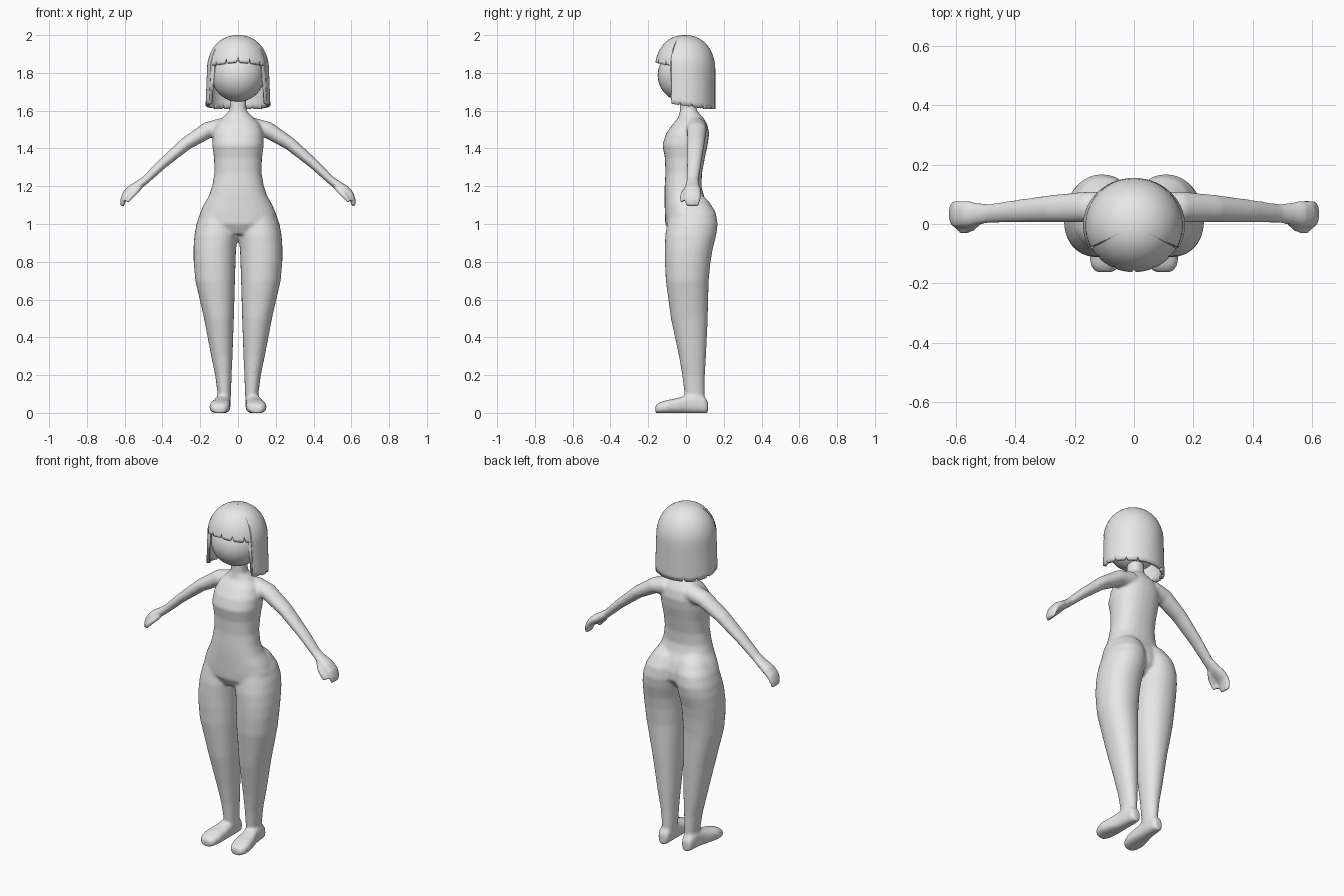
import bpy, bmesh, math
from mathutils import Vector

if "Cube" in bpy.data.objects:
    bpy.data.objects.remove(bpy.data.objects["Cube"])

grey = bpy.data.materials.new("plain_grey")
grey.diffuse_color = (0.8, 0.8, 0.8, 1)
grey.use_nodes = True
grey.node_tree.nodes["Principled BSDF"].inputs["Base Color"].default_value = grey.diffuse_color


def make_object(name, bm):
    me = bpy.data.meshes.new(name)
    bmesh.ops.recalc_face_normals(bm, faces=bm.faces)
    bm.to_mesh(me)
    bm.free()
    me.materials.append(grey)
    for p in me.polygons:
        p.use_smooth = True
    ob = bpy.data.objects.new(name, me)
    bpy.context.collection.objects.link(ob)
    return ob


def loft(bm, rings, side, normal=None, power=2.0, n=28):
    """Skin closed rings of (centre, half size across, half size along side)."""
    side = Vector(side)
    loops = []
    for i, (c, a, b) in enumerate(rings):
        t = normal
        if t is None:
            t = Vector(rings[min(i + 1, len(rings) - 1)][0]) - Vector(rings[max(i - 1, 0)][0])
        across = side.cross(Vector(t)).normalized()
        loop = []
        for k in range(n):
            ang = 2 * math.pi * k / n
            ca, sa = math.cos(ang), math.sin(ang)
            u = math.copysign(abs(ca) ** (2 / power), ca)
            v = math.copysign(abs(sa) ** (2 / power), sa)
            loop.append(bm.verts.new(Vector(c) + across * a * u + side * b * v))
        loops.append(loop)
    for l0, l1 in zip(loops, loops[1:]):
        for k in range(n):
            bm.faces.new((l0[k], l0[(k + 1) % n], l1[(k + 1) % n], l1[k]))
    bm.faces.new(loops[0])
    bm.faces.new(loops[-1])


body = bmesh.new()

# torso and neck: height, half width, front y, back y
torso = [(0.945, 0.11, -0.08, 0.09), (1.0, 0.20, -0.11, 0.135), (1.05, 0.203, -0.112, 0.135),
         (1.1, 0.183, -0.113, 0.12), (1.15, 0.154, -0.114, 0.095), (1.2, 0.137, -0.113, 0.082),
         (1.27, 0.125, -0.109, 0.085), (1.35, 0.127, -0.112, 0.10), (1.42, 0.137, -0.125, 0.115),
         (1.48, 0.134, -0.105, 0.123), (1.53, 0.115, -0.07, 0.112), (1.565, 0.08, -0.04, 0.09),
         (1.60, 0.045, -0.032, 0.058), (1.70, 0.042, -0.03, 0.05)]
loft(body, [((0, (f + b) / 2, z), w, (b - f) / 2) for z, w, f, b in torso],
     (0, 1, 0), (0, 0, 1), 2.3)

# legs: height, inner x, outer x, front y, back y
leg = [(0.03, 0.042, 0.11, -0.005, 0.10), (0.1, 0.037, 0.108, -0.008, 0.098),
       (0.2, 0.034, 0.121, -0.02, 0.10), (0.3, 0.029, 0.142, -0.037, 0.106),
       (0.5, 0.022, 0.18, -0.08, 0.115), (0.7, 0.016, 0.226, -0.107, 0.12),
       (0.8, 0.013, 0.235, -0.112, 0.13), (0.87, 0.010, 0.236, -0.112, 0.142),
       (0.94, 0.0, 0.231, -0.11, 0.16), (1.0, -0.005, 0.22, -0.10, 0.168),
       (1.06, -0.005, 0.2, -0.09, 0.158), (1.12, 0.0, 0.165, -0.07, 0.122),
       (1.17, 0.02, 0.12, -0.04, 0.07)]
# feet from heel to toe: y, centre x, half width, top z
foot = [(0.116, 0.077, 0.022, 0.06), (0.10, 0.077, 0.033, 0.085), (0.06, 0.078, 0.038, 0.105),
        (0.01, 0.082, 0.041, 0.095), (-0.05, 0.09, 0.050, 0.077), (-0.10, 0.096, 0.055, 0.068),
        (-0.14, 0.098, 0.048, 0.055), (-0.162, 0.098, 0.03, 0.04)]
# arm and hand: x, y, z, half thickness, half depth
arm = [(0.07, 0.055, 1.515, 0.05, 0.055), (0.16, 0.057, 1.497, 0.044, 0.052),
       (0.275, 0.052, 1.425, 0.035, 0.046), (0.4, 0.043, 1.319, 0.027, 0.038),
       (0.49, 0.035, 1.233, 0.022, 0.032), (0.53, 0.034, 1.203, 0.024, 0.038),
       (0.565, 0.034, 1.182, 0.025, 0.045), (0.595, 0.034, 1.155, 0.02, 0.046),
       (0.609, 0.034, 1.125, 0.015, 0.044), (0.613, 0.034, 1.095, 0.01, 0.034)]
thumb = [(0.52, 0.012, 1.195, 0.016), (0.545, -0.01, 1.168, 0.016),
         (0.567, -0.02, 1.145, 0.014), (0.588, -0.022, 1.115, 0.010)]
for s in (-1, 1):
    loft(body, [((s * (i + o) / 2, (f + b) / 2, z), (o - i) / 2, (b - f) / 2)
                for z, i, o, f, b in leg], (0, 1, 0), (0, 0, 1), 2.15)
    loft(body, [((s * x, y, top / 2 - 0.001), w, top / 2 + 0.001) for y, x, w, top in foot],
         (0, 0, 1), (0, 1, 0), 2.7)
    loft(body, [((s * x, y, z), a, b) for x, y, z, a, b in arm], (0, 1, 0))
    loft(body, [((s * x, y, z), r, r) for x, y, z, r in thumb], (0, 1, 0), n=16)

# fuse the body parts into one smooth skin
body_ob = make_object("body", body)
rm = body_ob.modifiers.new("fuse", 'REMESH')
rm.mode = 'VOXEL'
rm.voxel_size = 0.0075
rm.use_smooth_shade = True
sm = body_ob.modifiers.new("soften", 'SMOOTH')
sm.factor = 0.5
sm.iterations = 8

# head
bm = bmesh.new()
bmesh.ops.create_uvsphere(bm, u_segments=32, v_segments=20, radius=1)
for v in bm.verts:
    v.co = Vector((v.co.x * 0.14, v.co.y * 0.142 - 0.008, v.co.z * 0.14 + 1.787))
make_object("head", bm)

# bobbed hair: a dome over straight sides, with a notched hem and a short fringe
DOME_Z, DOME_H = 1.82, 0.18
NOTCHES = (0, 24, 48, 80, 104, 128, 152)


def hem(d):
    base = 1.858 - 0.0003 * d if d < 62 else 1.637 - 0.027 * min(1, (d - 62) / 70)
    depth = 0.03 if d < 62 else 0.018
    return base + depth * max(max(0, 1 - abs(d - n) / 2.5) for n in NOTCHES)


def hair_point(d, s):
    """Point at angle d from the front, at distance s down from the crown."""
    arc = DOME_H * math.pi / 2
    if s < arc:
        phi = s / DOME_H
        z, r = DOME_Z + DOME_H * math.cos(phi), math.sin(phi) ** 0.9
    else:
        z, r = DOME_Z - (s - arc), 1.0
    wide = 0.164 + 0.04 * max(0, DOME_Z - z)
    a = math.radians(d)
    return Vector((wide * r * math.sin(a), -0.005 - 0.16 * r * math.cos(a), z))


half = sorted(set(range(0, 181, 4)) | {n + k for n in NOTCHES for k in (-2, 2) if n + k > 0} | {61, 63})
half = [d for d in half if d != 62]
columns = half + [-d for d in reversed(half) if 0 < d < 180]
ROWS = 18
bm = bmesh.new()
grid = []
for d in columns:
    zb = hem(abs(d))
    if zb > DOME_Z:
        length = DOME_H * math.acos((zb - DOME_Z) / DOME_H)
    else:
        length = DOME_H * math.pi / 2 + DOME_Z - zb
    grid.append([bm.verts.new(hair_point(d, length * i / ROWS)) for i in range(ROWS + 1)])
for c0, c1 in zip(grid, grid[1:] + grid[:1]):
    for i in range(ROWS):
        bm.faces.new((c0[i], c0[i + 1], c1[i + 1], c1[i]))
bmesh.ops.remove_doubles(bm, verts=bm.verts, dist=0.0001)
hair = make_object("hair", bm)
sol = hair.modifiers.new("thickness", 'SOLIDIFY')
sol.thickness = 0.018
sol.offset = -1
bpy.context.view_layer.objects.active = hair
hair.select_set(True)
bpy.ops.object.shade_smooth_by_angle(angle=math.radians(40))
